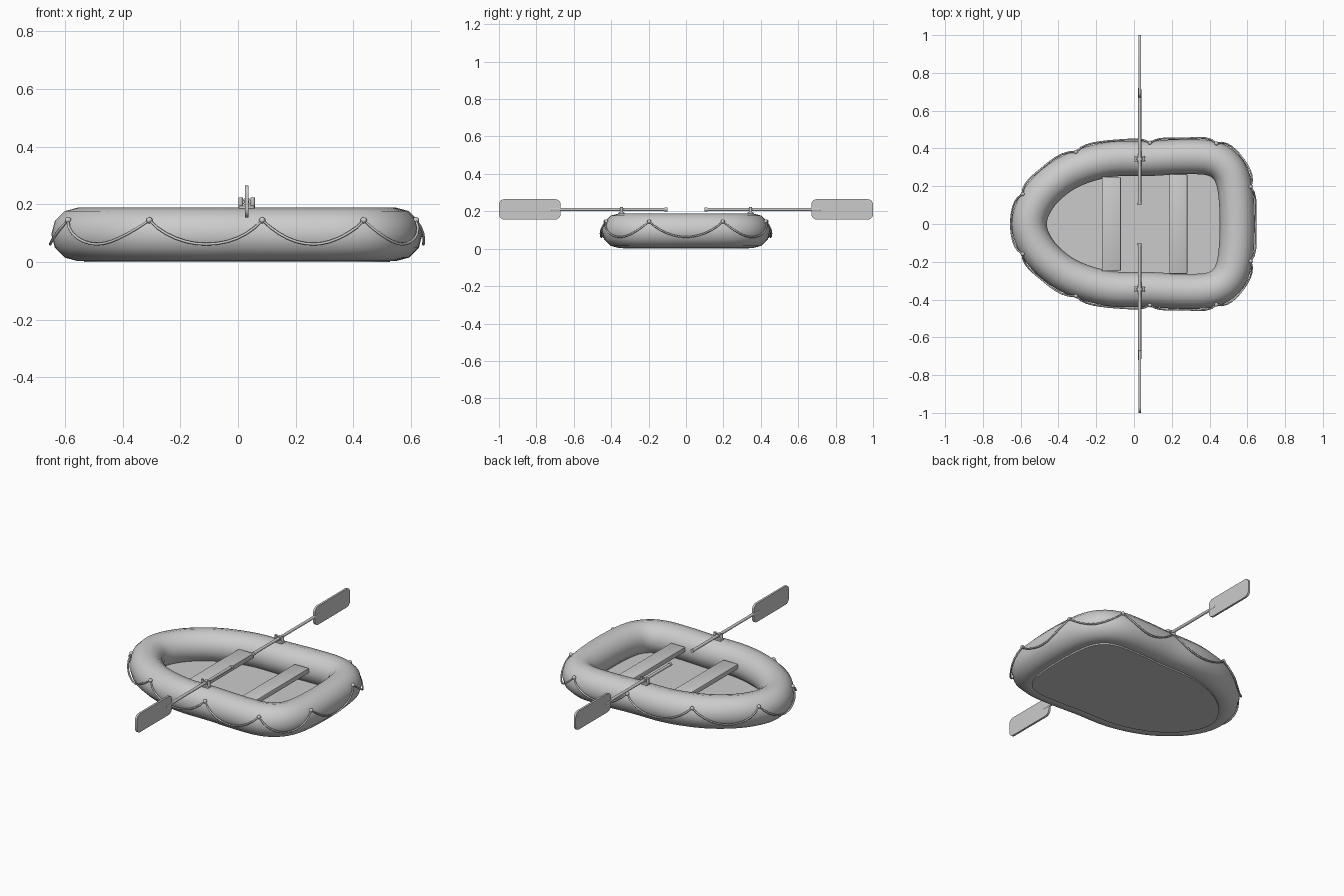
import bpy, bmesh, math
from mathutils import Vector, Matrix

if "Cube" in bpy.data.objects:
    bpy.data.objects.remove(bpy.data.objects["Cube"])

R, ZC = 0.093, 0.096          # tube radius and centre height
HALF = [(-0.555, 0), (-0.527, .1), (-0.45, .2), (-0.32, .287), (-0.13, .342), (0.08, .347),
        (0.25, .356), (0.4, .35), (0.488, .302), (0.533, .2), (0.547, 0)]
CTRL = [Vector(p) for p in HALF + [(x, -y) for x, y in HALF[-2:0:-1]]]
N = len(CTRL)


def centre(t):
    """Closed smooth outline through the control points (clockwise from the bow)."""
    i = math.floor(t)
    f = t - i
    a, b, c, d = (CTRL[(i + k) % N] for k in (-1, 0, 1, 2))
    return 0.5 * (2 * b + (c - a) * f + (2 * a - 5 * b + 4 * c - d) * f**2
                  + (3 * b - a - 3 * c + d) * f**3)


def outward(t):
    d = (centre(t + .01) - centre(t - .01)).normalized()
    return Vector((-d.y, d.x))


def finish(bm, name, smooth=None):
    bmesh.ops.recalc_face_normals(bm, faces=bm.faces)
    me = bpy.data.meshes.new(name)
    bm.to_mesh(me)
    bm.free()
    ob = bpy.data.objects.new(name, me)
    bpy.context.collection.objects.link(ob)
    if smooth:
        bpy.ops.object.select_all(action='DESELECT')
        ob.select_set(True)
        bpy.context.view_layer.objects.active = ob
        bpy.ops.object.shade_smooth_by_angle(angle=math.radians(smooth))
    return ob


def box(name, loc, size, bevel, axis=None, segs=2):
    """Box with all edges bevelled, or only those parallel to one axis."""
    bm = bmesh.new()
    bmesh.ops.create_cube(bm, size=1, matrix=Matrix.Translation(loc) @ Matrix.Diagonal((*size, 1)))
    edges = [e for e in bm.edges if axis is None
             or abs((e.verts[0].co - e.verts[1].co).normalized()[axis]) > .9]
    bmesh.ops.bevel(bm, geom=edges, offset=bevel, segments=segs, profile=.5, affect='EDGES')
    return finish(bm, name, 35)


def rod(name, a, b, r, sides=12):
    a, b = Vector(a), Vector(b)
    bm = bmesh.new()
    m = Matrix.Translation((a + b) / 2) @ (b - a).to_track_quat('Z', 'Y').to_matrix().to_4x4()
    bmesh.ops.create_cone(bm, cap_ends=True, segments=sides, radius1=r, radius2=r,
                          depth=(b - a).length, matrix=m)
    return finish(bm, name, 40)


def ball(name, loc, r):
    bm = bmesh.new()
    bmesh.ops.create_uvsphere(bm, u_segments=12, v_segments=8, radius=r,
                              matrix=Matrix.Translation(loc))
    return finish(bm, name, 60)


# inflated tube: 12-sided section swept round the outline
SEG, SIDES = N * 4, 12
bm = bmesh.new()
rings = []
for i in range(SEG):
    c, n = centre(i / 4), outward(i / 4)
    ring = []
    for k in range(SIDES):
        a = 2 * math.pi * k / SIDES
        p = c + n * R * math.cos(a)
        ring.append(bm.verts.new((p.x, p.y, ZC + R * math.sin(a))))
    rings.append(ring)
for i in range(SEG):
    r0, r1 = rings[i], rings[(i + 1) % SEG]
    for k in range(SIDES):
        j = (k + 1) % SIDES
        bm.faces.new((r0[k], r0[j], r1[j], r1[k]))
finish(bm, "inflated_tube", 60)

# floor panel
bm = bmesh.new()
verts = []
for i in range(SEG):
    p = centre(i / 4) - outward(i / 4) * .02
    verts.append(bm.verts.new((p.x, p.y, 0)))
face = bm.faces.new(verts)
ext = bmesh.ops.extrude_face_region(bm, geom=[face], use_keep_orig=True)
for v in (g for g in ext['geom'] if isinstance(g, bmesh.types.BMVert)):
    v.co.z = .025
finish(bm, "floor")

# seats
box("rear_seat", (-0.12, 0, .115), (.1, .5, .03), .006)
box("front_seat", (0.235, 0, .115), (.095, .53, .03), .006)

# grab rope hung between anchor knobs
ANCHORS = [(-0.59, .16), (-0.305, .375), (0.085, .43), (0.435, .42), (0.62, .195)]
ANCHORS += [(x, -y) for x, y in reversed(ANCHORS)]
samples = [i / 50 for i in range(N * 50)]
ts = [min(samples, key=lambda t: (centre(t) + outward(t) * .08 - Vector(p)).length) for p in ANCHORS]
path = []
for i, t0 in enumerate(ts):
    t1 = ts[(i + 1) % len(ts)]
    if t1 < t0:
        t1 += N
    for k in range(12):
        f = k / 12
        t = t0 + (t1 - t0) * f
        s = 4 * f * (1 - f)
        z = .145 - .083 * s
        off = math.sqrt(R * R - (z - ZC)**2) + .004 + .006 * s
        p = centre(t) + outward(t) * off
        path.append((p.x, p.y, z))
        if k == 0:
            ball("rope_knob", path[-1], .011)
cu = bpy.data.curves.new("grab_rope", 'CURVE')
cu.dimensions = '3D'
cu.bevel_depth = .005
cu.bevel_resolution = 1
sp = cu.splines.new('POLY')
sp.points.add(len(path) - 1)
for q, p in zip(sp.points, path):
    q.co = (*p, 1)
sp.use_cyclic_u = True
bpy.context.collection.objects.link(bpy.data.objects.new("grab_rope", cu))

# oars and oarlocks on both sides
X, Z = .03, .21
for s in (-1, 1):
    rod("oar_shaft", (X, s * .105, Z), (X, s * .715, Z), .0085)
    rod("oar_grip", (X, s * .1, Z), (X, s * .115, Z), .0105)
    ball("oar_shaft_tip", (X, s * .715, Z), .0085)
    box("oar_blade", (X, s * .835, Z), (.012, .33, .11), .03, axis=0, segs=5)
    box("oarlock_base", (X, s * .345, .19), (.055, .03, .012), .004)
    rod("oarlock_sleeve", (X, s * .337, Z), (X, s * .353, Z), .014)
    rod("oarlock_bar", (X - .022, s * .345, .207), (X + .022, s * .345, .207), .005)
    for d in (-1, 1):
        rod("oarlock_post", (X + d * .021, s * .345, .185), (X + d * .021, s * .345, .224), .008)
